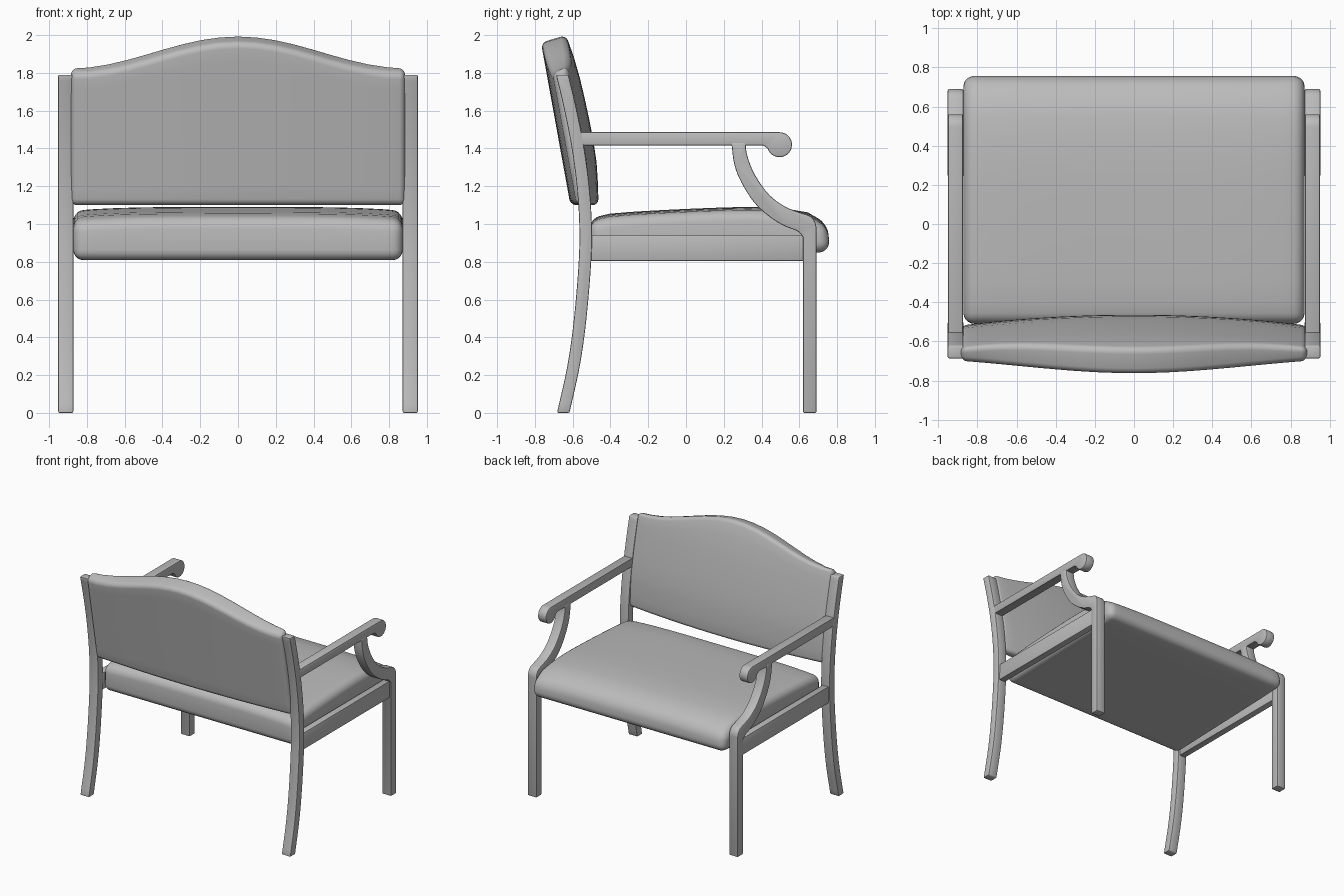
import bpy, bmesh, math
from mathutils import Vector

if "Cube" in bpy.data.objects:
    bpy.data.objects.remove(bpy.data.objects["Cube"], do_unlink=True)

grey = bpy.data.materials.new("plain_grey")
grey.use_nodes = True
COLOUR = (0.5, 0.5, 0.5, 1)
grey.diffuse_color = COLOUR
grey.node_tree.nodes["Principled BSDF"].inputs["Base Color"].default_value = COLOUR


def smooth_path(points, steps=5):
    """Catmull-Rom curve through the points."""
    p = [Vector(q) for q in points]
    p = [2 * p[0] - p[1]] + p + [2 * p[-1] - p[-2]]
    out = []
    for a, b, c, d in zip(p, p[1:], p[2:], p[3:]):
        for i in range(steps):
            t = i / steps
            out.append(0.5 * (2 * b + (c - a) * t + (2 * a - 5 * b + 4 * c - d) * t * t
                              + (3 * b - a - 3 * c + d) * t ** 3))
    return out + [p[-2]]


def finish(name, bm, radius, segments, mirror=False):
    """Round the sharp edges, then make the object."""
    bmesh.ops.recalc_face_normals(bm, faces=bm.faces)
    sharp = [e for e in bm.edges if e.calc_face_angle(0) > math.radians(40)]
    bmesh.ops.bevel(bm, geom=sharp, offset=radius, segments=segments,
                    profile=0.5, affect='EDGES', clamp_overlap=True)
    mesh = bpy.data.meshes.new(name)
    bm.to_mesh(mesh)
    bm.free()
    mesh.materials.append(grey)
    ob = bpy.data.objects.new(name, mesh)
    bpy.context.collection.objects.link(ob)
    bpy.ops.object.select_all(action='DESELECT')
    ob.select_set(True)
    bpy.context.view_layer.objects.active = ob
    bpy.ops.object.shade_smooth_by_angle(angle=math.radians(40))
    if mirror:
        ob.modifiers.new("Mirror", 'MIRROR')
    return ob


def side_part(name, outline, x0, x1, radius=0.007):
    """Extrude a (y, z) outline across x and mirror it to the other side."""
    bm = bmesh.new()
    face = bm.faces.new([bm.verts.new((x0, y, z)) for y, z in outline])
    new = bmesh.ops.extrude_face_region(bm, geom=[face])["geom"]
    bmesh.ops.translate(bm, vec=(x1 - x0, 0, 0),
                        verts=[v for v in new if isinstance(v, bmesh.types.BMVert)])
    return finish(name, bm, radius, 2, True)


def cushion(name, point, nu, nv, radius):
    """Closed pad whose two skins are given by point(u, v, side)."""
    bm = bmesh.new()
    skins = [[[bm.verts.new(point(2 * i / nu - 1, j / nv, s)) for j in range(nv + 1)]
              for i in range(nu + 1)] for s in (0, 1)]
    for g in skins:
        for i in range(nu):
            for j in range(nv):
                bm.faces.new((g[i][j], g[i + 1][j], g[i + 1][j + 1], g[i][j + 1]))
    rim = ([(i, 0) for i in range(nu)] + [(nu, j) for j in range(nv)]
           + [(i, nv) for i in range(nu, 0, -1)] + [(0, j) for j in range(nv, 0, -1)])
    a, b = skins
    for (i, j), (k, m) in zip(rim, rim[1:] + rim[:1]):
        bm.faces.new((a[i][j], a[k][m], b[k][m], b[i][j]))
    return finish(name, bm, radius, 5)


def table(points, x):
    """Linear lookup in a list of (x, value)."""
    for (a, p), (b, q) in zip(points, points[1:]):
        if x <= b:
            return p + (q - p) * (x - a) / (b - a)
    return points[-1][1]


# Seat pad: gently crowned, with a rounded nose
SEAT_TOP = [tuple(p) for p in smooth_path([(-0.51, 1.03), (-0.4, 1.055), (-0.1, 1.075),
            (0.3, 1.09), (0.5, 1.083), (0.65, 1.06), (0.75, 1.0)])]
SEAT_LOW = [(-0.51, 0.807), (0.6, 0.84), (0.76, 0.855)]


def seat_point(u, v, side):
    y = -0.51 + 1.26 * v
    z = table(SEAT_TOP, y) - 0.02 * u ** 4 if side else table(SEAT_LOW, y)
    if v == 1 and not side:
        y += 0.012
    return 0.872 * u, y, z


cushion("seat_pad", seat_point, 16, 12, 0.055)

# Back pad: arched top, leaning backwards, swollen in the middle
FRONT = [tuple(p) for p in smooth_path([(1.1, -0.463), (1.25, -0.468), (1.4, -0.483),
         (1.66, -0.535), (1.85, -0.583), (2.0, -0.635)])]


def back_point(u, v, side):
    top = 1.835 + 0.165 * (math.cos(math.pi * u) + 1) / 2
    z = 1.1 + (top - 1.1) * v
    if side:
        y = table(FRONT, z) - 0.055 * u * u
    else:
        y = -0.612 - 0.173 * (z - 1.1) + 0.035 * u * u
        z -= 0.04 * v
    return 0.885 * u, y, z


cushion("back_pad", back_point, 18, 8, 0.045)

# Rear legs sweeping up into the back posts
spine = smooth_path([(-0.65, 0), (-0.595, 0.25), (-0.56, 0.5), (-0.535, 0.8), (-0.532, 1.0),
                     (-0.545, 1.2), (-0.575, 1.42), (-0.615, 1.62), (-0.655, 1.79)])
side_part("rear_leg", [(y - 0.033, z) for y, z in spine]
          + [(y + 0.033, z) for y, z in reversed(spine)], 0.872, 0.952)

# Front legs curving back into the arm supports
outer = smooth_path([(0.69, 0.95), (0.687, 1.0), (0.66, 1.04), (0.6, 1.062), (0.525, 1.092),
                     (0.44, 1.155), (0.365, 1.26), (0.325, 1.36), (0.315, 1.43)], 4)
inner = smooth_path([(0.24, 1.43), (0.256, 1.315), (0.293, 1.22), (0.36, 1.115),
                     (0.44, 1.04), (0.52, 0.99), (0.59, 0.962), (0.62, 0.93)], 4)
side_part("front_leg", [(0.62, 0), (0.69, 0)] + outer + inner, 0.872, 0.952)

# Armrests ending in a round scroll
scroll = [(0.495 + 0.066 * math.cos(a), 1.42 + 0.066 * math.sin(a))
          for a in (math.radians(90 - 12 * i) for i in range(22))]
side_part("armrest", [(-0.56, 1.486)] + scroll + [(0.41, 1.415), (-0.56, 1.415)], 0.874, 0.95)

# Side rails under the seat
side_part("side_rail", [(-0.53, 0.805), (0.64, 0.805), (0.64, 0.94), (-0.53, 0.94)],
          0.885, 0.94, 0.004)
